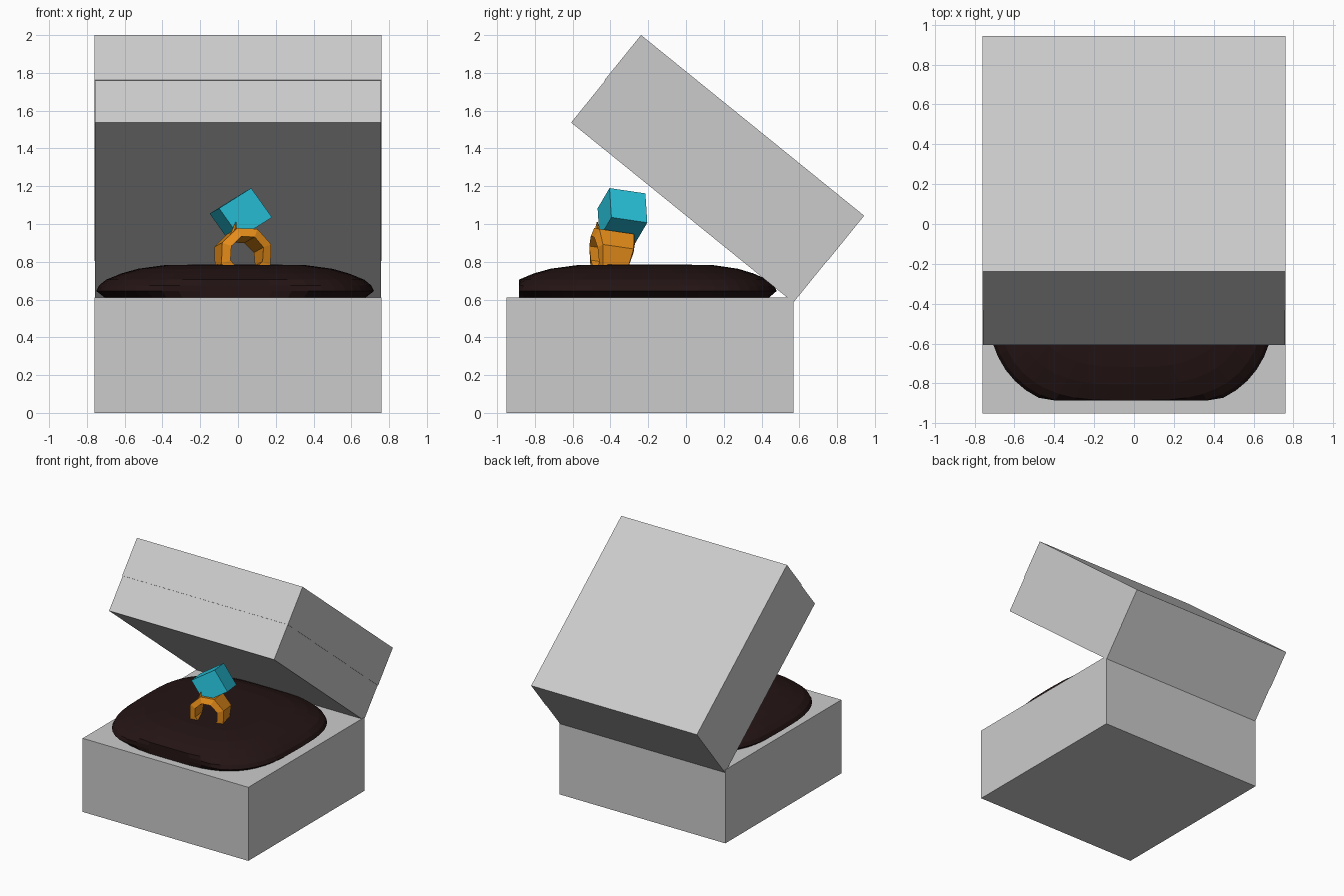
import bpy, bmesh, math
from mathutils import Vector, Matrix

if "Cube" in bpy.data.objects:
    bpy.data.objects.remove(bpy.data.objects["Cube"])


def material(name, rgb):
    m = bpy.data.materials.new(name)
    m.diffuse_color = (*rgb, 1)
    m.use_nodes = True
    m.node_tree.nodes["Principled BSDF"].inputs["Base Color"].default_value = m.diffuse_color
    return m


def make(name, bm, mat=None):
    bmesh.ops.recalc_face_normals(bm, faces=bm.faces[:])
    me = bpy.data.meshes.new(name)
    bm.to_mesh(me)
    bm.free()
    ob = bpy.data.objects.new(name, me)
    bpy.context.collection.objects.link(ob)
    if mat:
        me.materials.append(mat)
    return ob


def loft(name, rings, mat=None, closed=False):
    """Skin a stack of rings; cap the ends, or join last ring to first."""
    bm = bmesh.new()
    vs = [[bm.verts.new(p) for p in r] for r in rings]
    n = len(vs[0])
    pairs = list(zip(vs, vs[1:])) + ([(vs[-1], vs[0])] if closed else [])
    for a, b in pairs:
        for i in range(n):
            j = (i + 1) % n
            bm.faces.new((a[i], a[j], b[j], b[i]))
    if not closed:
        bm.faces.new(vs[0][::-1])
        bm.faces.new(vs[-1])
    return make(name, bm, mat)


def rect(hx, y0, y1, z):
    return [(-hx, y0, z), (hx, y0, z), (hx, y1, z), (-hx, y1, z)]


velvet = material("dark_velvet", (0.018, 0.007, 0.007))
gold = material("gold", (0.80, 0.27, 0.01))
teal = material("teal_gem", (0.02, 0.52, 0.68))

# Box base
loft("box_base", [rect(0.76, -0.95, 0.57, 0), rect(0.76, -0.95, 0.57, 0.61)])

# Open lid, hinged at the back, with a hairline step halfway up its sides
lid = loft("box_lid", [rect(0.757, -1.516, -0.002, 0), rect(0.757, -1.516, -0.002, 0.285),
                       rect(0.76, -1.52, 0, 0.285), rect(0.76, -1.52, 0, 0.593)])
lid.location = (0, 0.57, 0.583)
lid.rotation_euler.x = math.radians(-39)


# Cushion: rounded-square rings, cut straight along the front
def cushion_ring(s, z, n=48):
    pts = []
    for i in range(n):
        t = 2 * math.pi * i / n
        c, d = math.cos(t), math.sin(t)
        x = math.copysign(abs(c) ** (2 / 3), c) * 0.735 * s
        y = math.copysign(abs(d) ** (2 / 3), d) * (0.68 if d > 0 else 0.74) * s
        pts.append((x - 0.015, max(y - 0.2, -0.885), z))
    return pts


loft("cushion", [cushion_ring(s, z) for s, z in (
    (0.93, 0.605), (1.0, 0.645), (0.98, 0.675), (0.93, 0.705),
    (0.82, 0.738), (0.70, 0.763), (0.50, 0.783), (0.25, 0.785))], velvet)

# Gem cube: one corner and three edge vectors
corner = Vector((0.07, -0.405, 1.19))
u = Vector((0.11, 0.01, -0.155))
v = Vector((-0.17, -0.063, -0.107))
w = Vector((-0.05, 0.19, -0.028))
loft("gem", [[corner + k, corner + u + k, corner + u + v + k, corner + v + k]
             for k in (Vector(), w)], teal)

# Faceted ring band, facing the same way as the gem and half sunk in the cushion
axis = w.normalized()
side = Vector((1, 0, 0))
side = (side - axis * side.dot(axis)).normalized()
up = side.cross(axis)
centre = Vector((0.025, -0.40, 0.83))
rings = []
for i in range(8):
    t = math.pi * (2 * i + 1) / 8
    radial = side * math.cos(t) + up * math.sin(t)
    hw = 0.09 + 0.025 * math.sin(t)
    rings.append([centre + radial * r + axis * h for r, h in (
        (0.095, -hw), (0.145, -hw * 0.85), (0.145, hw * 0.85), (0.095, hw))])
loft("ring_band", rings, gold, closed=True)

# Front prong holding the gem
base, tip = Vector((-0.03, -0.47, 0.91)), Vector((-0.01, -0.47, 1.01))
bm = bmesh.new()
d = tip - base
bmesh.ops.create_cone(bm, cap_ends=True, segments=4, radius1=0.025, radius2=0.003, depth=d.length,
                      matrix=Matrix.Translation((base + tip) / 2) @ d.to_track_quat('Z', 'Y').to_matrix().to_4x4())
make("prong", bm, gold)
